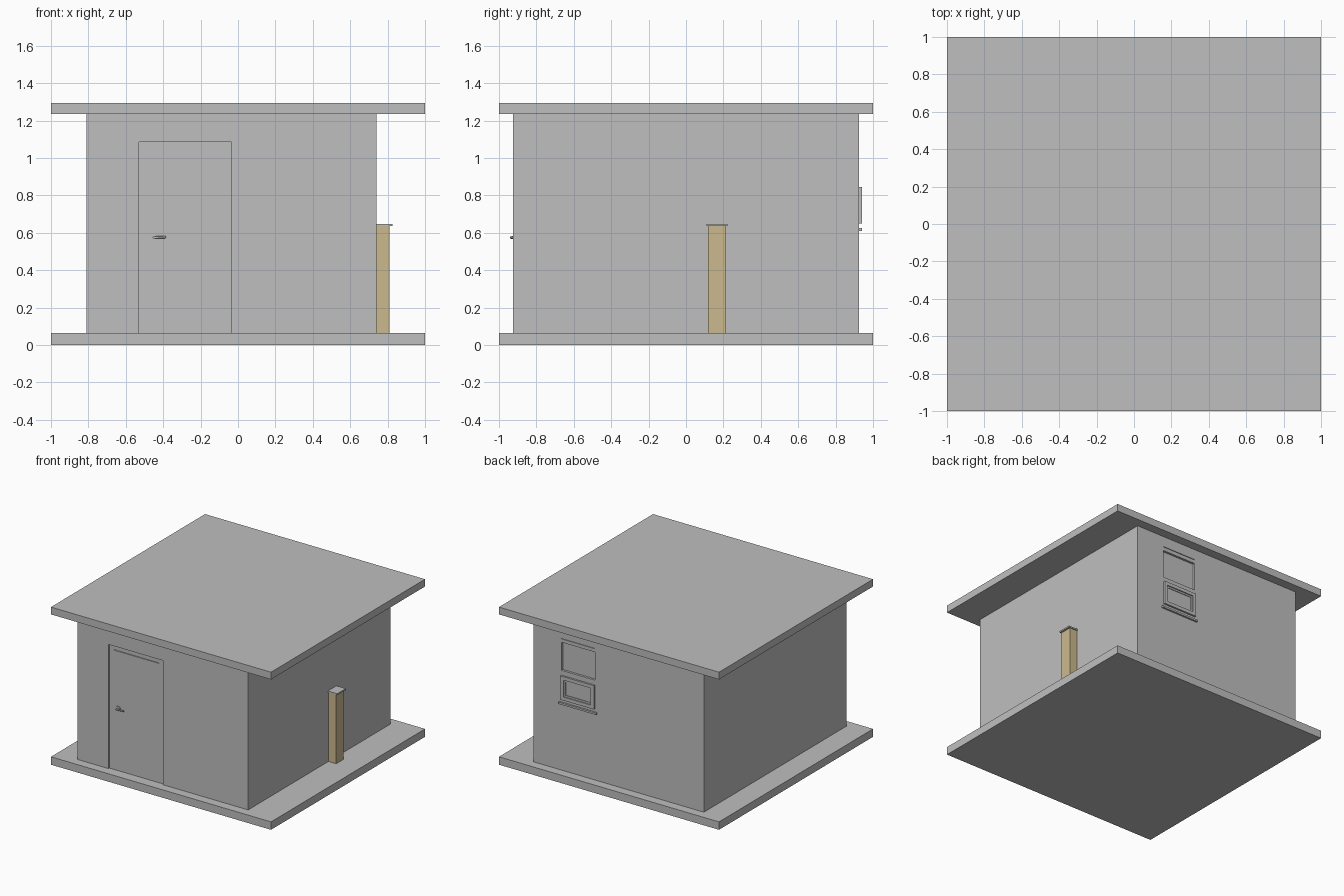
import bpy
import math
from mathutils import Vector

if "Cube" in bpy.data.objects:
    bpy.data.objects.remove(bpy.data.objects["Cube"], do_unlink=True)


def make_material(name, rgb):
    mat = bpy.data.materials.new(name)
    mat.use_nodes = True
    mat.diffuse_color = (*rgb, 1)
    mat.node_tree.nodes["Principled BSDF"].inputs["Base Color"].default_value = (*rgb, 1)
    return mat


GREY = make_material("light grey", (0.52, 0.52, 0.52))
TAN = make_material("tan wood", (0.60, 0.485, 0.275))


def box(name, x, y, z, mat=GREY):
    """Box from (min, max) ranges along each axis."""
    bpy.ops.mesh.primitive_cube_add(size=1)
    ob = bpy.context.object
    ob.name = name
    for v in ob.data.vertices:
        v.co = Vector([r[0] if c < 0 else r[1] for c, r in zip(v.co, (x, y, z))])
    ob.data.materials.append(mat)
    return ob


def cylinder(name, radius, start, end, sides=24):
    """Cylinder between two points."""
    start, end = Vector(start), Vector(end)
    axis = end - start
    bpy.ops.mesh.primitive_cylinder_add(vertices=sides, radius=radius, depth=axis.length,
                                        location=(start + end) / 2)
    ob = bpy.context.object
    ob.name = name
    ob.rotation_euler = axis.to_track_quat("Z", "Y").to_euler()
    ob.data.materials.append(GREY)
    bpy.ops.object.shade_smooth_by_angle(angle=math.radians(40))
    return ob


def cut(target, x, y, z):
    """Subtract a box from the target."""
    cutter = box("cutter", x, y, z)
    cutter.hide_render = True
    mod = target.modifiers.new("recess", "BOOLEAN")
    mod.operation = "DIFFERENCE"
    mod.solver = "EXACT"
    mod.object = cutter
    bpy.context.view_layer.objects.active = target
    bpy.ops.object.modifier_apply(modifier=mod.name)
    bpy.data.objects.remove(cutter, do_unlink=True)


FLOOR, CEILING = 0.065, 1.235
FRONT, BACK = -0.925, 0.925
DOOR_X, DOOR_TOP = (-0.53, -0.035), 1.085
WINDOW_X = (0.18, 0.485)

# Slabs
box("floor_slab", (-1, 1), (-1, 1), (0, FLOOR))
box("roof_slab", (-1, 1), (-1, 1), (CEILING, 1.295))

# Walls with the door recess, the upper window recess and a drip groove
walls = box("walls", (-0.81, 0.74), (FRONT, BACK), (FLOOR, CEILING))
cut(walls, DOOR_X, (FRONT - 0.1, FRONT + 0.03), (0, DOOR_TOP))
cut(walls, WINDOW_X, (BACK - 0.018, BACK + 0.1), (0.885, 1.115))
cut(walls, WINDOW_X, (BACK - 0.006, BACK + 0.1), (1.143, 1.149))

# Door leaf with a slot near its top
door = box("door", DOOR_X, (FRONT + 0.012, FRONT + 0.03), (FLOOR, DOOR_TOP))
cut(door, (-0.49, -0.08), (FRONT - 0.1, FRONT + 0.02), (1.045, 1.052))

# Door handle
HANDLE_Z = 0.575
cylinder("handle_rose", 0.021, (-0.45, FRONT + 0.014, HANDLE_Z), (-0.45, FRONT + 0.005, HANDLE_Z))
cylinder("handle_neck", 0.007, (-0.45, FRONT + 0.01, HANDLE_Z), (-0.45, FRONT - 0.014, HANDLE_Z), 16)
cylinder("handle_lever", 0.006, (-0.455, FRONT - 0.009, HANDLE_Z), (-0.385, FRONT - 0.009, HANDLE_Z + 0.002), 16)

# Lower window: raised frame, inner frame and pane
frame = box("window_frame", WINDOW_X, (BACK - 0.01, BACK + 0.015), (0.65, 0.845))
cut(frame, (0.208, 0.457), (BACK + 0.006, BACK + 0.1), (0.678, 0.817))
cut(frame, (0.222, 0.443), (BACK + 0.001, BACK + 0.1), (0.692, 0.803))
box("window_sill", (0.16, 0.505), (BACK - 0.01, BACK + 0.015), (0.61, 0.625))

# Side post with a flat cap
box("side_post", (0.74, 0.81), (0.118, 0.215), (FLOOR, 0.635), TAN)
box("post_cap", (0.735, 0.825), (0.11, 0.222), (0.635, 0.647))
